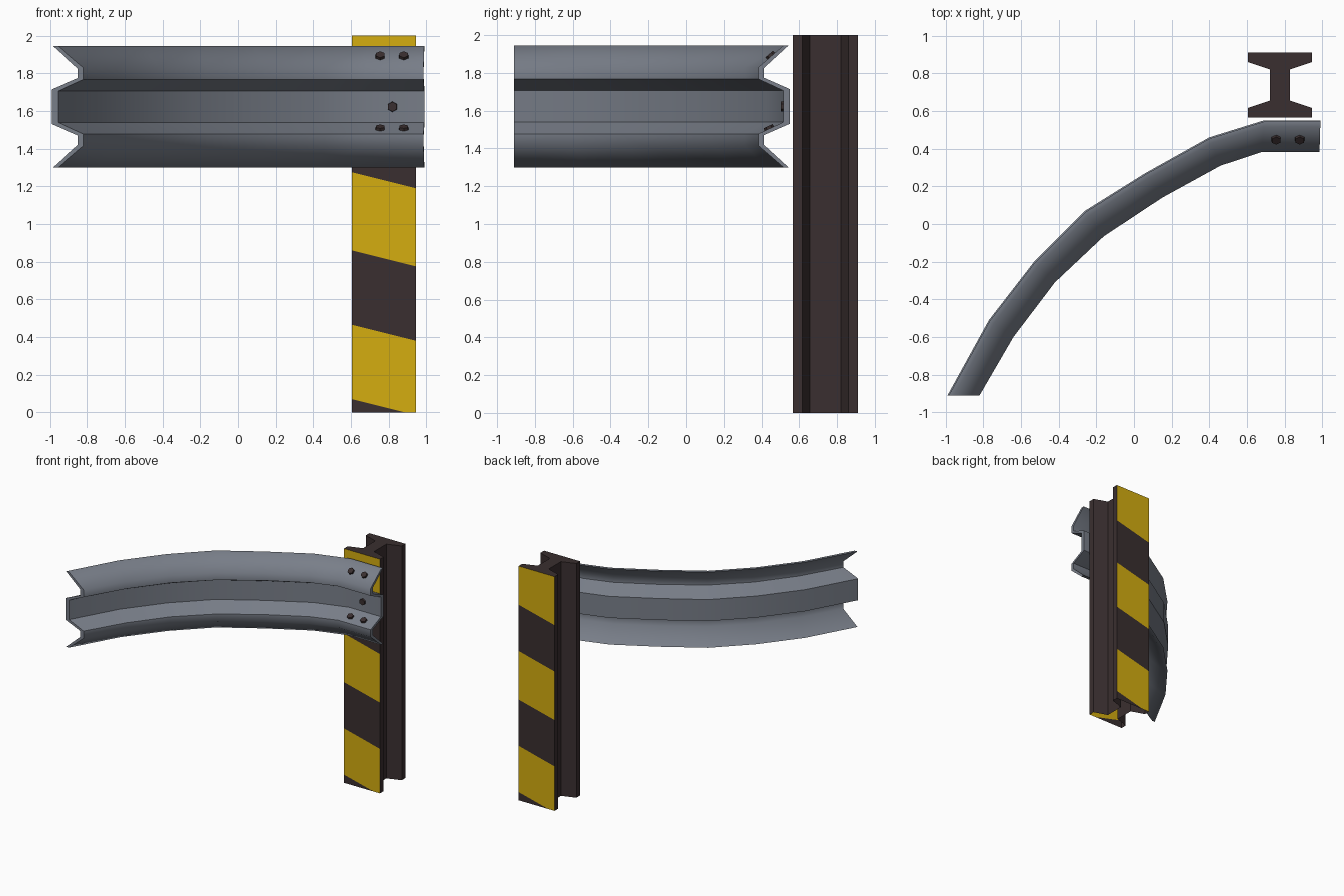
import bpy, bmesh, math
from mathutils import Vector

if "Cube" in bpy.data.objects:
    bpy.data.objects.remove(bpy.data.objects["Cube"])


def material(name, rgb):
    m = bpy.data.materials.new(name)
    m.diffuse_color = (*rgb, 1)
    m.use_nodes = True
    m.node_tree.nodes["Principled BSDF"].inputs["Base Color"].default_value = m.diffuse_color
    return m


steel = material("galvanised_grey", (0.19, 0.21, 0.25))
dark = material("dark_brown", (0.042, 0.028, 0.029))
yellow = material("warning_yellow", (0.66, 0.42, 0.005))


def finish(name, bm, mats, smooth=None):
    me = bpy.data.meshes.new(name)
    bm.to_mesh(me)
    bm.free()
    ob = bpy.data.objects.new(name, me)
    bpy.context.collection.objects.link(ob)
    for m in mats:
        me.materials.append(m)
    if smooth:
        bpy.ops.object.select_all(action='DESELECT')
        ob.select_set(True)
        bpy.context.view_layer.objects.active = ob
        bpy.ops.object.shade_smooth_by_angle(angle=math.radians(smooth))
    return ob


# Post: I-beam profile, open at the bottom, with striped flange faces
CX, CY, HX, HY, WEB = 0.775, 0.738, 0.17, 0.172, 0.052
quarter = [(HX, HY), (HX, HY - 0.05), (WEB, HY - 0.09)]
half = quarter + [(x, -y) for x, y in reversed(quarter)]
profile = half + [(-x, y) for x, y in reversed(half)]
bm = bmesh.new()
low = [bm.verts.new((CX + x, CY + y, 0)) for x, y in profile]
top = [bm.verts.new((v.co.x, v.co.y, 2)) for v in low]
n = len(low)
for i in range(n):
    j = (i + 1) % n
    bm.faces.new((low[i], low[j], top[j], top[i]))
t, w = top[:3] + top[-3:], top[3:9]     # upper and lower flange caps
bm.faces.new(t)
bm.faces.new(w)
bm.faces.new((top[2], top[3], top[8], top[9]))
bmesh.ops.recalc_face_normals(bm, faces=bm.faces)
STRIPES = [0.07, 0.465, 0.86, 1.275, 1.67]


def flange_side(f):
    c = f.calc_center_median()
    for s in (-1, 1):
        if abs(f.normal.y) > 0.99 and abs(c.y - CY - s * HY) < 1e-3:
            return s
    return 0


for s in (-1, 1):
    for h in STRIPES:
        faces = [f for f in bm.faces if flange_side(f) == s]
        geom = set(faces)
        for f in faces:
            geom.update(f.edges)
            geom.update(f.verts)
        bmesh.ops.bisect_plane(bm, geom=list(geom), plane_co=(CX + s * HX, CY, h),
                               plane_no=Vector((-s * 0.25, 0, 1)).normalized())
        bm.normal_update()
for f in bm.faces:
    s = flange_side(f)
    if s:
        c = f.calc_center_median()
        u = c.z - s * 0.25 * (c.x - CX - s * HX)
        f.material_index = sum(u > h for h in STRIPES) % 2
finish("striped_post", bm, [dark, yellow])

# Guard rail: W profile swept between a rear path and a front path
rear = [(0.99, 0.55), (0.69, 0.55), (0.40, 0.46), (0.06, 0.27),
        (-0.26, 0.07), (-0.53, -0.20), (-0.77, -0.51), (-0.99, -0.91)]
front = [(0.985, 0.383), (0.68, 0.383), (0.46, 0.31), (0.15, 0.14),
         (-0.16, -0.065), (-0.42, -0.31), (-0.64, -0.60), (-0.82, -0.91)]
MID = 1.6225


def mirrored(pts):      # (depth fraction, height above middle)
    return pts + [(d, -z) for d, z in reversed(pts)]


face_side = mirrored([(0.2, 0.3225), (1, 0.207), (1, 0.145), (0.2, 0.083)])
back_side = mirrored([(0.04, 0.3225), (0.82, 0.203), (0.82, 0.152), (0, 0.092)])
bm = bmesh.new()
rings = []
for r, f in zip(rear, front):
    r, f = Vector(r), Vector(f)
    rings.append([[bm.verts.new((*r.lerp(f, d), MID + z)) for d, z in side]
                  for side in (face_side, back_side)])
for a, b in zip(rings, rings[1:]):
    la, lb = a[0] + a[1][::-1], b[0] + b[1][::-1]
    for i in range(len(la)):
        j = (i + 1) % len(la)
        bm.faces.new((la[i], la[j], lb[j], lb[i]))
for fa, ba in (rings[0], rings[-1]):
    for i in range(len(fa) - 1):
        bm.faces.new((fa[i], fa[i + 1], ba[i + 1], ba[i]))
bmesh.ops.recalc_face_normals(bm, faces=bm.faces)
finish("guard_rail", bm, [steel], 58)


# Hexagonal bolts standing square to the rail surface
def bolt(name, loc, normal):
    bm = bmesh.new()
    bmesh.ops.create_cone(bm, cap_ends=True, segments=6, radius1=0.029,
                          radius2=0.026, depth=0.026)
    q = Vector(normal).to_track_quat('Z', 'Y')
    for v in bm.verts:
        v.co = q @ v.co + Vector(loc)
    finish(name, bm, [dark])


for i, x in enumerate((0.755, 0.88)):
    bolt(f"upper_bolt_{i}", (x, 0.45, 1.89), (0, -0.115, 0.137))
    bolt(f"lower_bolt_{i}", (x, 0.441, 1.506), (0, -0.062, 0.137))
bolt("centre_bolt", (0.82, 0.515, 1.6225), (0, -1, 0))
